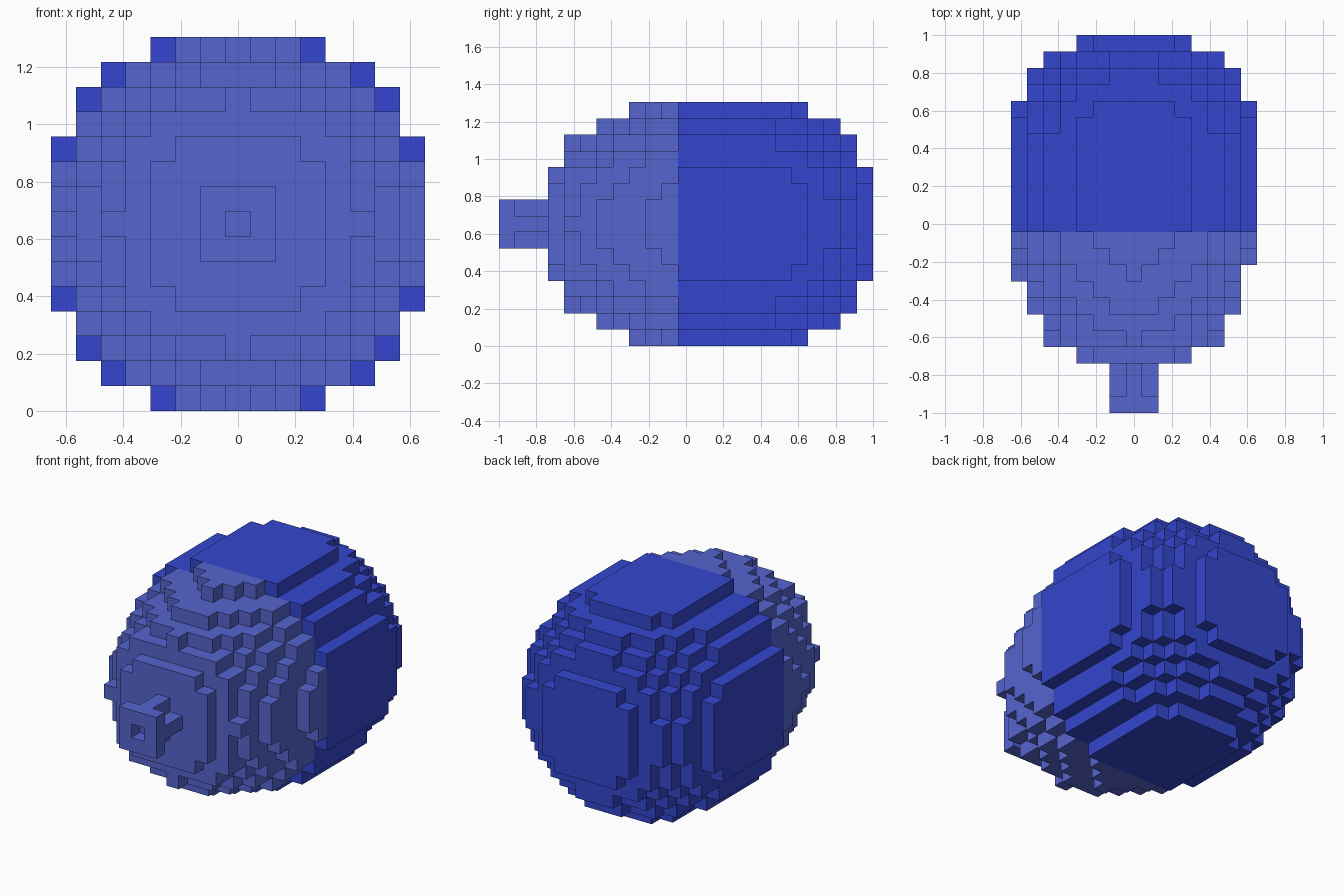
import bpy, bmesh
from mathutils import Vector

if "Cube" in bpy.data.objects:
    bpy.data.objects.remove(bpy.data.objects["Cube"])

U = 2 / 23  # block size: 15 x 23 x 15 blocks


def material(name, rgb):
    m = bpy.data.materials.new(name)
    m.diffuse_color = (*rgb, 1)
    m.use_nodes = True
    m.node_tree.nodes["Principled BSDF"].inputs["Base Color"].default_value = m.diffuse_color
    return m


DARK = material("deep blue", (0.034, 0.061, 0.617))
LIGHT = material("soft blue", (0.089, 0.130, 0.617))

# Squared radius of each tapering front layer, starting at layer 3
FRONT = [13, 25.5, 30, 37, 43, 49.5, 52, 54]
R = range(-7, 8)

# Rear shell: straight cylinder closed by a half ball
rear = {(x, j, z) for x in R for z in R for j in range(11, 23)
        if x * x + z * z + max(0, j - 15) ** 2 <= 62}

# Front shell: stepped discs narrowing to the front
front = {(x, j + 3, z) for j, r2 in enumerate(FRONT) for x in R for z in R
         if x * x + z * z <= r2}
front.discard((7, 8, 0))

# Nozzle: cross-shaped stem and square lip with a hole
B = range(-1, 2)
nozzle = {(x, j, z) for x in B for z in B for j in (1, 2) if x * z == 0}
nozzle |= {(x, 0, z) for x in B for z in B if (x, z) != (0, 0)}

solid = rear | front | nozzle


def build(name, cells, mat):
    """Make the outer faces of a set of blocks."""
    bm = bmesh.new()
    for c in sorted(cells):
        mid = Vector((c[0] * U, -1 + (c[1] + 0.5) * U, (c[2] + 7.5) * U))
        for axis in range(3):
            for s in (-1, 1):
                nb = list(c)
                nb[axis] += s
                if tuple(nb) in solid:
                    continue
                n, a, b = Vector(), Vector(), Vector()
                n[axis] = s * U / 2
                a[(axis + 1) % 3] = U / 2
                b[(axis + 2) % 3] = s * U / 2
                bm.faces.new([bm.verts.new(mid + n + p)
                              for p in (-a - b, a - b, a + b, b - a)])
    bmesh.ops.remove_doubles(bm, verts=bm.verts[:], dist=U / 100)
    me = bpy.data.meshes.new(name)
    bm.to_mesh(me)
    bm.free()
    me.materials.append(mat)
    bpy.context.collection.objects.link(bpy.data.objects.new(name, me))


build("rear_shell", rear, DARK)
build("front_shell", front, LIGHT)
build("nozzle", nozzle, LIGHT)
